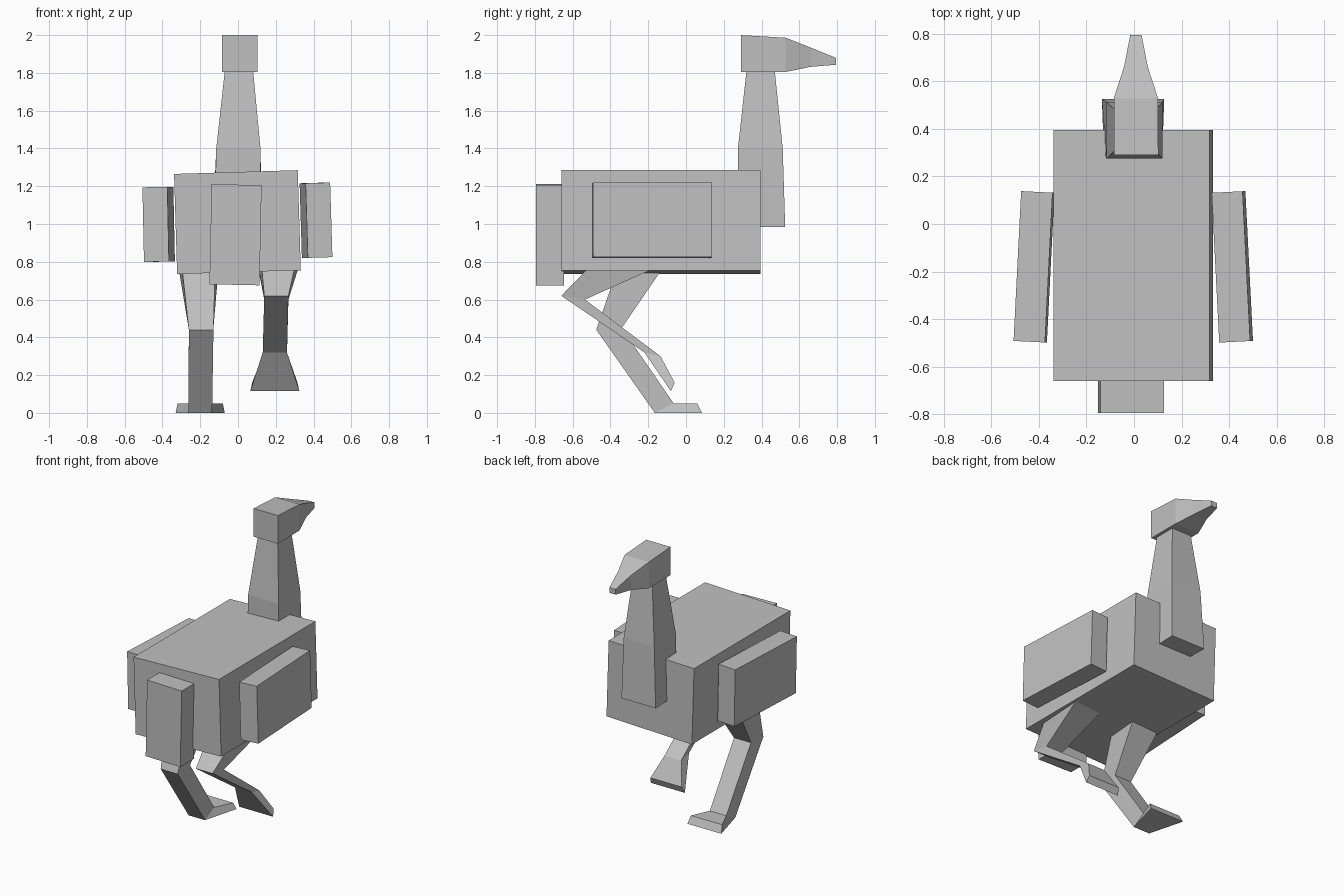
import bpy
import bmesh
from math import radians

cube = bpy.data.objects.get("Cube")
if cube:
    bpy.data.objects.remove(cube, do_unlink=True)

# Single plain grey
GREY = (0.53, 0.53, 0.53, 1)
mat = bpy.data.materials.new("plain grey")
mat.use_nodes = True
mat.diffuse_color = GREY
bsdf = mat.node_tree.nodes["Principled BSDF"]
bsdf.inputs["Base Color"].default_value = GREY
bsdf.inputs["Roughness"].default_value = 0.8


def finish(name, bm):
    bmesh.ops.recalc_face_normals(bm, faces=bm.faces)
    mesh = bpy.data.meshes.new(name)
    bm.to_mesh(mesh)
    bm.free()
    mesh.materials.append(mat)
    obj = bpy.data.objects.new(name, mesh)
    bpy.context.collection.objects.link(obj)
    return obj


def box(name, centre, size, tilt=0, yaw=0):
    """Box tilted about y and turned about z, in degrees."""
    bm = bmesh.new()
    bmesh.ops.create_cube(bm, size=1)
    bmesh.ops.scale(bm, vec=size, verts=bm.verts)
    obj = finish(name, bm)
    obj.location = centre
    obj.rotation_euler = (0, radians(tilt), radians(yaw))


def loft(name, rings):
    """Skin four-sided rings: two (y, z) points, x centre, half widths."""
    bm = bmesh.new()
    loops = []
    for (a, b, cx, wa, wb) in rings:
        corners = [(cx - wa, *a), (cx + wa, *a), (cx + wb, *b), (cx - wb, *b)]
        loops.append([bm.verts.new(c) for c in corners])
    for lo, hi in zip(loops, loops[1:]):
        for i in range(4):
            j = (i + 1) % 4
            bm.faces.new((lo[i], lo[j], hi[j], hi[i]))
    bm.faces.new(loops[0])
    bm.faces.new(loops[-1])
    finish(name, bm)


# Body, tail and wings
box("body", (-0.003, -0.132, 1.01), (0.655, 1.055, 0.53), tilt=-1.75)
box("tail", (-0.013, -0.72, 0.943), (0.265, 0.15, 0.53), tilt=1.2)
box("left_wing", (0.413, -0.18, 1.02), (0.13, 0.63, 0.395), -1.75, 2.9)
box("right_wing", (-0.42, -0.18, 0.998), (0.132, 0.63, 0.395), -1.2, -2.9)

# Neck
loft("neck", [
    ((0.277, 0.985), (0.525, 0.985), -0.004, 0.122, 0.131),
    ((0.275, 1.4), (0.512, 1.4), 0.002, 0.117, 0.117),
    ((0.32, 1.81), (0.47, 1.81), 0.005, 0.075, 0.075),
])

# Head and beak
loft("head", [
    ((0.29, 1.805), (0.29, 2.0), 0.009, 0.093, 0.093),
    ((0.528, 1.805), (0.528, 1.986), 0.008, 0.093, 0.093),
    ((0.66, 1.832), (0.66, 1.934), 0.008, 0.05, 0.05),
    ((0.793, 1.843), (0.793, 1.88), 0.008, 0.024, 0.024),
])

# Standing leg
loft("right_leg", [
    ((-0.35, 0.8), (-0.1, 0.8), -0.21, 0.09, 0.11),
    ((-0.475, 0.44), (-0.34, 0.45), -0.195, 0.065, 0.065),
    ((-0.165, 0), (-0.065, 0.05), -0.2, 0.063, 0.063),
    ((0.085, 0), (0.06, 0.05), -0.2, 0.13, 0.12),
])

# Raised leg
loft("left_leg", [
    ((-0.485, 0.8), (-0.09, 0.8), 0.215, 0.092, 0.115),
    ((-0.66, 0.62), (-0.535, 0.6), 0.203, 0.064, 0.064),
    ((-0.22, 0.32), (-0.135, 0.3), 0.195, 0.064, 0.064),
    ((-0.08, 0.115), (-0.06, 0.16), 0.195, 0.13, 0.12),
])
